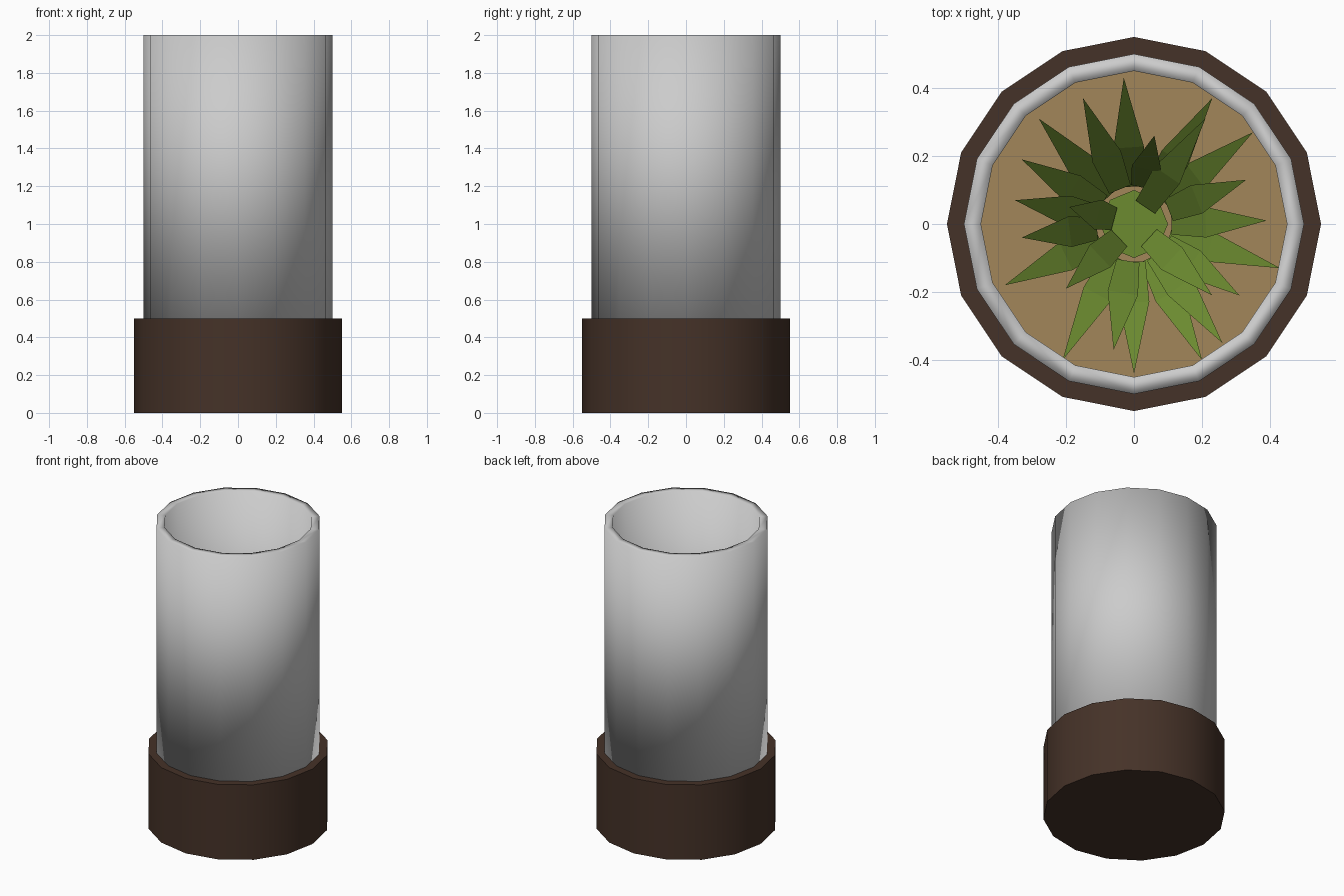
import bpy, bmesh, math
from mathutils import Vector

if "Cube" in bpy.data.objects:
    bpy.data.objects.remove(bpy.data.objects["Cube"])


def material(name, rgb):
    m = bpy.data.materials.new(name)
    m.diffuse_color = (*rgb, 1)
    m.use_nodes = True
    m.node_tree.nodes["Principled BSDF"].inputs["Base Color"].default_value = m.diffuse_color
    return m


wood = material("brown", (0.06, 0.032, 0.021))
earth = material("soil", (0.36, 0.24, 0.10))
green = material("leaf_green", (0.15, 0.26, 0.03))


def lathe(name, profile, sides, mat=None, smooth=30, closed=False):
    """Sweep (radius, z) points round the z axis; ends at radius 0 are merged."""
    bm = bmesh.new()
    rings = [[bm.verts.new((r * math.sin(2 * math.pi * i / sides),
                            r * math.cos(2 * math.pi * i / sides), z))
              for i in range(sides)] for r, z in profile]
    pairs = list(zip(rings, rings[1:]))
    if closed:
        pairs.append((rings[-1], rings[0]))
    for a, b in pairs:
        for i in range(sides):
            j = (i + 1) % sides
            bm.faces.new((a[i], a[j], b[j], b[i]))
    bmesh.ops.remove_doubles(bm, verts=bm.verts, dist=1e-5)
    bmesh.ops.recalc_face_normals(bm, faces=bm.faces)
    return finish(name, bm, mat, smooth)


def finish(name, bm, mat, smooth):
    me = bpy.data.meshes.new(name)
    bm.to_mesh(me)
    bm.free()
    ob = bpy.data.objects.new(name, me)
    bpy.context.collection.objects.link(ob)
    if mat:
        me.materials.append(mat)
    if smooth:
        bpy.ops.object.select_all(action='DESELECT')
        ob.select_set(True)
        bpy.context.view_layer.objects.active = ob
        bpy.ops.object.shade_smooth_by_angle(angle=math.radians(smooth))
    return ob


# Brown base, hollow glass tube and soil surface
lathe("base", [(0, 0), (0.55, 0), (0.55, 0.5), (0, 0.5)], 16, wood)
lathe("glass_tube", [(0.5, 0.5), (0.5, 2), (0.45, 2), (0.45, 0.5)], 16,
      smooth=100, closed=True)
soil = lathe("soil", [(0, 0.49), (0.45, 0.49), (0.45, 0.505), (0, 0.505)], 16, earth)

# Plant stem
lathe("stem", [(0, 0.5), (0.1, 0.5), (0.1, 0.97), (0, 0.97)], 8, green)

# Leaves: tips seen from above, each rising outward from the stem
outer = [(-.03, .43), (-.15, .37), (-.28, .31), (-.33, .19), (-.35, .07),
         (-.33, -.04), (-.38, -.18), (-.21, -.40), (-.06, -.37), (0, -.44),
         (.20, -.40), (.26, -.35), (.31, -.21), (.43, -.13), (.39, .01),
         (.33, .13), (.35, .27), (.23, .37), (.06, .26)]
inner = [(-.20, -.19), (.23, -.21), (.21, .31), (-.19, .05)]
LENGTH = 0.46

bm = bmesh.new()
for tips, start in ((outer, 0.11), (inner, 0.06)):
    for x, y in tips:
        reach = math.hypot(x, y)
        out = Vector((x, y, 0)) / reach
        side = Vector((-out.y, out.x, 0))
        run = reach - start
        rise = math.sqrt(max(LENGTH ** 2 - run ** 2, 0.04))
        z = 0.6 + (0.45 - reach) * 1.8 if tips is outer else 0.98
        root = out * start + Vector((0, 0, z))

        def pt(f, g, w):
            return bm.verts.new(root + out * run * f + side * w
                                + Vector((0, 0, rise * g)))
        a, b = pt(0, 0, -.034), pt(0, 0, .034)
        c, d = pt(.36, .42, .045), pt(.36, .42, -.045)
        tip = pt(1, 1, 0)
        bm.faces.new((a, d, c, b))
        bm.faces.new((d, tip, c))
bmesh.ops.recalc_face_normals(bm, faces=bm.faces)
for f in bm.faces:
    if f.normal.z < 0:
        f.normal_flip()
finish("leaves", bm, green, 0)
